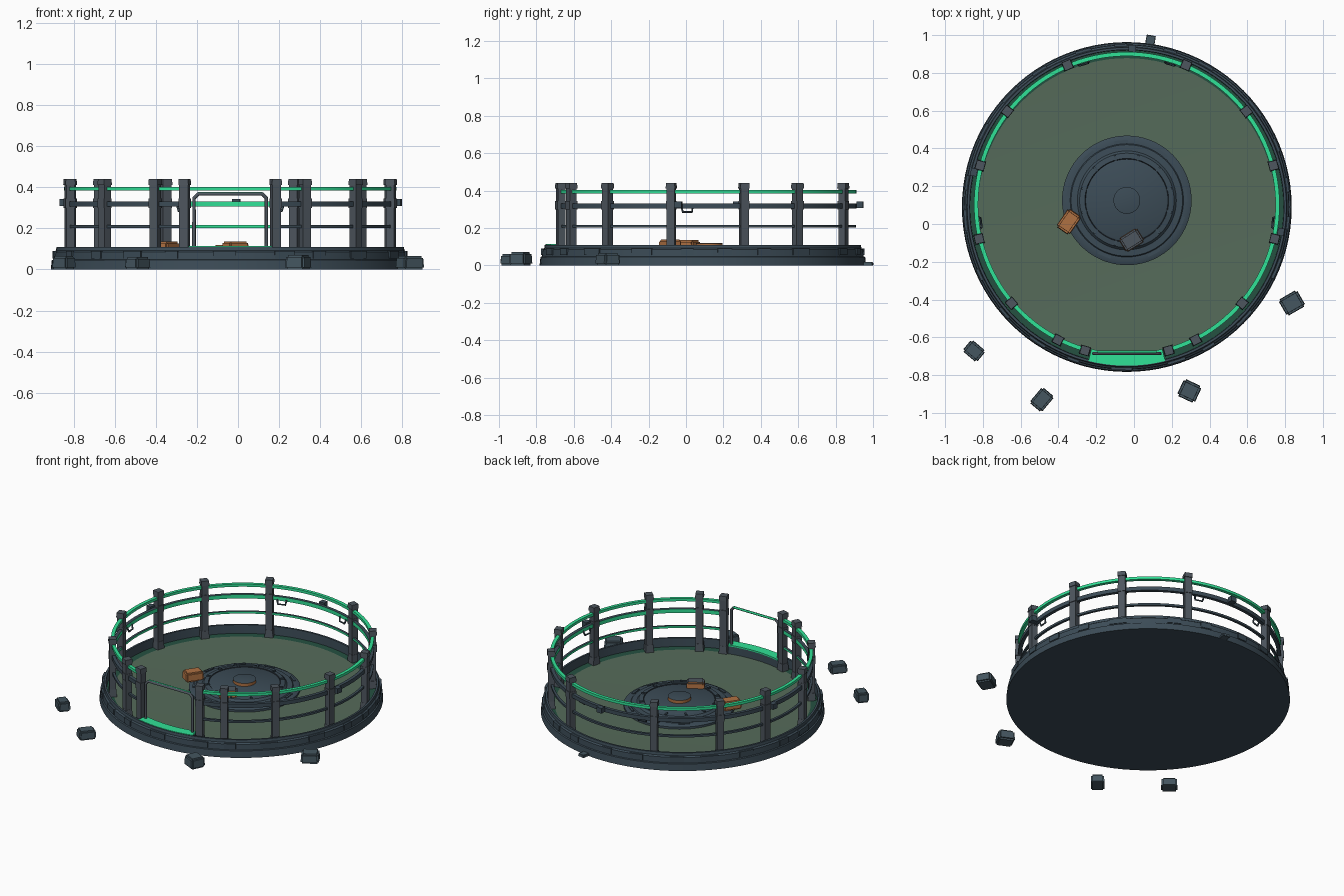
import bpy, bmesh, math, random
from mathutils import Matrix, Vector

if "Cube" in bpy.data.objects:
    bpy.data.objects.remove(bpy.data.objects["Cube"])
random.seed(4)

def mat(name, c):
    m = bpy.data.materials.new(name)
    m.diffuse_color = (*c, 1)
    m.use_nodes = True
    m.node_tree.nodes["Principled BSDF"].inputs["Base Color"].default_value = m.diffuse_color
    return m

SLATE = mat("slate", (.045, .072, .095))
GREY = mat("post_grey", (.075, .092, .112))
DARK = mat("dark_line", (.016, .022, .03))
FLOOR = mat("floor_green", (.092, .147, .102))
DEEP = mat("deep_green", (.018, .08, .052))
GLOW = mat("bright_green", (.03, .76, .31))
ORANGE = mat("rust_orange", (.43, .165, .055))
ROCK = mat("stone", (.058, .092, .115))
CX, CY, RY = -.038, .09, .102      # base centre, and y of the railing centre
RR = .803                          # railing radius

def finish(name, bm, mats, smooth=False):
    bmesh.ops.recalc_face_normals(bm, faces=bm.faces)
    me = bpy.data.meshes.new(name)
    bm.to_mesh(me)
    bm.free()
    for m in mats:
        me.materials.append(m)
    o = bpy.data.objects.new(name, me)
    bpy.context.collection.objects.link(o)
    if smooth:
        bpy.context.view_layer.objects.active = o
        o.select_set(True)
        bpy.ops.object.shade_smooth_by_angle(angle=math.radians(30))
        o.select_set(False)
    return o

def lathe(name, prof, mats, idx, cx, cy, n=96):
    """Revolve (r, z) points; idx gives the material of each band."""
    bm = bmesh.new()
    rings = []
    for r, z in prof:
        if r == 0:
            rings.append([bm.verts.new((cx, cy, z))] * n)
        else:
            rings.append([bm.verts.new((cx + r * math.cos(2 * math.pi * i / n),
                                        cy + r * math.sin(2 * math.pi * i / n), z)) for i in range(n)])
    for a, b, k in zip(rings, rings[1:], idx):
        for i in range(n):
            j = (i + 1) % n
            vs = list(dict.fromkeys((a[i], a[j], b[j], b[i])))
            bm.faces.new(vs).material_index = k
    return finish(name, bm, mats, True)

def add_box(bm, loc, size, rot=0, taper=1):
    m = Matrix.Translation(loc) @ Matrix.Rotation(rot, 4, 'Z')
    for v in bmesh.ops.create_cube(bm, size=1)['verts']:
        k = taper if v.co.z > 0 else 1
        v.co = m @ Vector((v.co.x * size[0] * k, v.co.y * size[1] * k, v.co.z * size[2]))

def polar(a, r, z, cy=RY):
    """Angle a in degrees, clockwise from the back (+y)."""
    t = math.radians(a)
    return Vector((CX + r * math.sin(t), cy + r * math.cos(t), z))

def arc_rail(name, z, w, h, mats, a0=-164, a1=164, r=RR - .005, n=110):
    """Rectangular bar bent round the arena; material 1 on its inner side."""
    bm = bmesh.new()
    prev = None
    for i in range(n + 1):
        a = a0 + (a1 - a0) * i / n
        ring = [bm.verts.new(polar(a, r + x, z + y)) for x, y in
                ((-w / 2, -h / 2), (w / 2, -h / 2), (w / 2, h / 2), (-w / 2, h / 2))]
        if prev:
            for k in range(4):
                f = bm.faces.new((prev[k], prev[(k + 1) % 4], ring[(k + 1) % 4], ring[k]))
                f.material_index = 1 if k == 3 else 0
        if i in (0, n):
            bm.faces.new(ring)
        prev = ring
    return finish(name, bm, mats, True)

def pipe(name, pts, r, m):
    cu = bpy.data.curves.new(name, 'CURVE')
    cu.dimensions = '3D'
    cu.bevel_depth, cu.bevel_resolution, cu.use_fill_caps = r, 1, True
    s = cu.splines.new('POLY')
    s.points.add(len(pts) - 1)
    for p, q in zip(s.points, pts):
        p.co = (*q, 1)
    cu.materials.append(m)
    o = bpy.data.objects.new(name, cu)
    bpy.context.collection.objects.link(o)
    return o

# Round base: sloped rim, sunken floor with a deep green border
lathe("base", [(0, 0), (.873, 0), (.868, .045), (.86, .048), (.858, .085), (.848, .092), (.845, .11),
               (.832, .11), (.83, .052), (.788, .05), (0, .05)],
      [SLATE, DEEP, FLOOR], [0, 0, 0, 0, 0, 0, 0, 0, 1, 2], CX, CY)

# Armour plates around the rim
bm = bmesh.new()
for i in range(22):
    a = i * 360 / 22 + random.uniform(-4, 4)
    add_box(bm, polar(a, .853, .072, CY), (random.uniform(.06, .12), .022, .036), -math.radians(a))
finish("rim_plates", bm, [SLATE])

# Stepped central platform with hub
lathe("platform", [(.343, .048), (.343, .064), (.325, .072), (.3, .072), (.295, .078), (.262, .08),
                   (.25, .094), (.222, .098), (.218, .094), (.21, .098), (0, .098)],
      [SLATE, DARK], [0, 0, 0, 0, 0, 0, 0, 1, 0, 0], CX, .125, 72)
lathe("platform_hub", [(.071, .096), (.071, .118), (.064, .12), (0, .12)],
      [SLATE, ORANGE], [1, 0, 0], CX, .125, 40)
bm = bmesh.new()
for i in range(12):
    a = i * 30 + 15
    add_box(bm, polar(a, .233, .099, .125), (.012, .03, .008), -math.radians(a))
for i in range(9):
    a = i * 40 + random.uniform(-8, 8)
    add_box(bm, polar(a, .312, .073, .125), (.07, .014, .008), -math.radians(a))
finish("platform_bolts", bm, [SLATE])

# Fence posts with caps
POSTS = [s * a for a in (23, 52, 75, 103, 130.5, 153, 164) for s in (-1, 1)]
bm = bmesh.new()
for a in POSTS:
    t = -math.radians(a)
    add_box(bm, polar(a, RR, .232), (.044, .04, .37), t)
    add_box(bm, polar(a, RR, .425), (.051, .05, .03), t, .92)
    add_box(bm, polar(a, RR, .322), (.048, .048, .045), t)
    add_box(bm, polar(a, RR, .075), (.054, .05, .05), t, .85)
finish("fence_posts", bm, [GREY])

# Rails: glowing top rail, two lower rails lit on the inside
arc_rail("top_rail", .393, .022, .018, [GLOW, GLOW])
arc_rail("middle_rail", .318, .022, .026, [SLATE, GLOW])
arc_rail("lower_rail", .208, .016, .014, [SLATE, GLOW])

# Small hooks hanging under the middle rail, beside some posts
for i, a in enumerate((-97, -17, 17, 97)):
    pipe(f"rail_hook_{i}", [polar(a - 2.2, RR - .015, .315), polar(a - 1.8, RR - .025, .285),
                            polar(a + 1.8, RR - .025, .285), polar(a + 2.2, RR - .015, .315)], .006, SLATE)
bm = bmesh.new()
for a in (-78, 2, 100):
    add_box(bm, polar(a, RR + .025, .325), (.04, .035, .035), -math.radians(a))
finish("rail_clamps", bm, [SLATE])

# Gate arch with a bright inner edge, and glowing threshold plate on a sill
def arch(y, x, top):
    c = .02
    return [(CX - x, y, .05), (CX - x, y, top - c), (CX - x + c, y, top),
            (CX + x - c, y, top), (CX + x, y, top - c), (CX + x, y, .05)]
pipe("gate_frame", arch(-.685, .176, .367), .009, GREY)
pipe("gate_light", arch(-.677, .176, .37)[2:4], .007, GLOW)

def sector(name, r0, r1, z0, z1, half, m):
    bm = bmesh.new()
    prev = None
    for i in range(13):
        a = 180 - half + 2 * half * i / 12
        cur = [bm.verts.new(polar(a, r, z, CY)) for r, z in ((r0, z1), (r1, z1), (r1, z0), (r0, z0))]
        if prev:
            for k in range(4):
                bm.faces.new((prev[k], prev[(k + 1) % 4], cur[(k + 1) % 4], cur[k]))
        if i in (0, 12):
            bm.faces.new(cur)
        prev = cur
    return finish(name, bm, [m])
sector("gate_sill", .78, .838, .05, .104, 14, SLATE)
sector("gate_threshold", .775, .84, .104, .113, 14, GLOW)

# Loose stones and rusty blocks
def block(name, x, y, z, size, deg, mats):
    bm = bmesh.new()
    add_box(bm, (x, y, z + size[2] / 2), size, math.radians(deg), .92)
    bmesh.ops.bevel(bm, geom=bm.edges[:], offset=min(size) * .15, segments=2, affect='EDGES')
    bm.normal_update()
    if len(mats) > 1:                       # bare top on some blocks
        for f in bm.faces:
            f.material_index = 1 if f.normal.z > .9 else 0
    return finish(name, bm, mats, True)

block("stone_1", -.847, -.672, 0, (.1, .08, .065), -40, [ROCK])
block("stone_2", -.488, -.93, 0, (.11, .085, .06), 50, [ROCK])
block("stone_3", .293, -.884, 0, (.105, .1, .07), -25, [ROCK])
block("stone_4", .836, -.418, 0, (.115, .1, .065), 30, [ROCK])
block("stone_5", .087, .972, 0, (.05, .055, .018), -10, [ROCK])
block("rusty_block_1", -.346, .012, .075, (.12, .085, .06), 55, [ORANGE])
block("rusty_block_2", -.013, -.085, .082, (.115, .085, .055), 32, [ORANGE, GREY])
